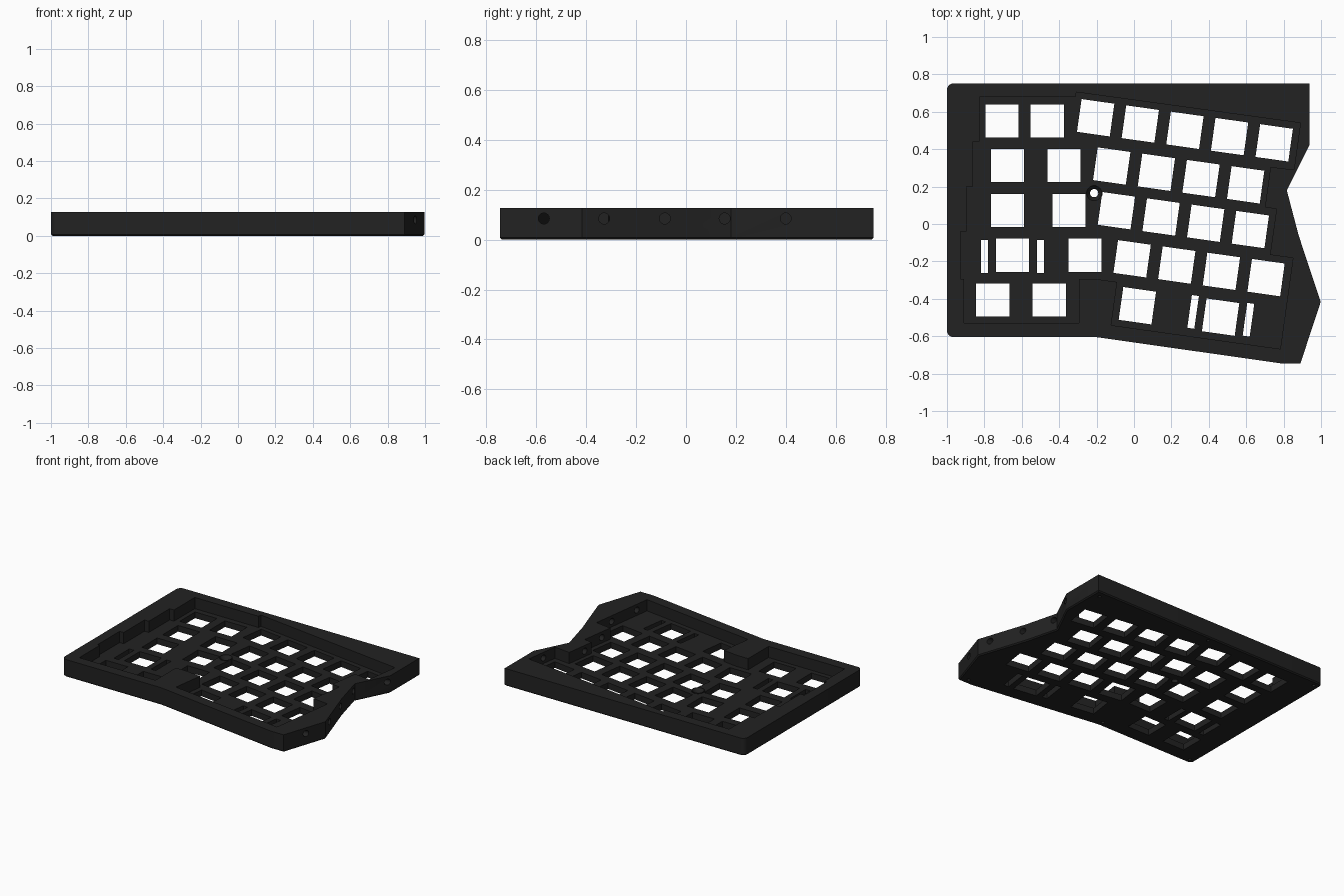
import bpy, bmesh, math
from mathutils import Matrix, Vector

if "Cube" in bpy.data.objects:
    bpy.data.objects.remove(bpy.data.objects["Cube"])

HEIGHT, FLOOR = 0.127, 0.045
TILT = math.radians(-8)      # slant of the right-hand key block

charcoal = bpy.data.materials.new("charcoal")
charcoal.diffuse_color = (0.016, 0.016, 0.016, 1)
charcoal.use_nodes = True
charcoal.node_tree.nodes["Principled BSDF"].inputs["Base Color"].default_value = charcoal.diffuse_color


def prism(bm, pts, z0, z1, chamfer=0.0):
    """Extrude a counter-clockwise or clockwise outline between two heights."""
    base = bm.faces.new([bm.verts.new((x, y, z0)) for x, y in pts])
    ext = bmesh.ops.extrude_face_region(bm, geom=[base], use_keep_orig=True)
    top = [v for v in ext["geom"] if isinstance(v, bmesh.types.BMVert)]
    bmesh.ops.translate(bm, verts=top, vec=(0, 0, z1 - z0))
    if chamfer:
        bmesh.ops.bevel(bm, geom=list(base.edges), offset=chamfer, segments=1, affect='EDGES')


def box_hole(bm, x, y, w, h, angle):
    """Square through-hole centred on x, y."""
    m = Matrix.Translation((x, y, 0.03)) @ Matrix.Rotation(angle, 4, 'Z') \
        @ Matrix.Diagonal((w, h, 0.12, 1))
    bmesh.ops.create_cube(bm, size=1, matrix=m)


def cylinder(bm, r1, r2, depth, loc, axis_x=False, sides=24):
    m = Matrix.Translation(loc)
    if axis_x:
        m = m @ Matrix.Rotation(math.pi / 2, 4, 'Y')
    bmesh.ops.create_cone(bm, cap_ends=True, segments=sides, radius1=r1, radius2=r2,
                          depth=depth, matrix=m)


def make(name, bm):
    bmesh.ops.recalc_face_normals(bm, faces=bm.faces)
    me = bpy.data.meshes.new(name)
    bm.to_mesh(me)
    bm.free()
    me.materials.append(charcoal)
    ob = bpy.data.objects.new(name, me)
    bpy.context.collection.objects.link(ob)
    return ob


def combine(target, other, op):
    mod = target.modifiers.new(other.name, 'BOOLEAN')
    mod.operation, mod.solver, mod.object = op, 'EXACT', other
    bpy.context.view_layer.objects.active = target
    bpy.ops.object.modifier_apply(modifier=mod.name)
    bpy.data.objects.remove(other)


def arc(cx, cy, r, start, n=5):
    return [(cx + r * math.cos(math.radians(start + 90 * i / n)),
             cy + r * math.sin(math.radians(start + 90 * i / n))) for i in range(n + 1)]


# Case body with two rounded left corners and a bottom chamfer
R = 0.035
outline = (arc(-1 + R, 0.752 - R, R, 90) + arc(-1 + R, -0.605 + R, R, 180) +
           [(-0.2, -0.605), (0.785, -0.745), (0.89, -0.745), (0.998, -0.417),
            (0.88, -0.06), (0.817, 0.18), (0.937, 0.42), (0.937, 0.752)])
bm = bmesh.new()
prism(bm, outline, 0, HEIGHT, 0.008)
case = make("keyboard_case", bm)

# Stepped key recess
recess = [(-0.825, 0.68), (-0.312, 0.68), (-0.308, 0.705), (0.89, 0.54), (0.855, 0.29),
          (0.73, 0.305), (0.70, 0.09), (0.762, 0.08), (0.727, -0.165), (0.85, -0.182),
          (0.782, -0.668), (-0.122, -0.541), (-0.09, -0.31), (-0.2, -0.295),
          (-0.295, -0.295), (-0.295, -0.53), (-0.91, -0.53), (-0.91, -0.295),
          (-0.928, -0.295), (-0.928, -0.04), (-0.895, -0.04), (-0.895, 0.20),
          (-0.86, 0.20), (-0.86, 0.44), (-0.825, 0.44)]
bm = bmesh.new()
prism(bm, recess, FLOOR, HEIGHT + 0.1)
combine(case, make("recess_cutter", bm), 'DIFFERENCE')

# Switch holes: straight left block, then slanted right block rows
bm = bmesh.new()
KEY = 0.177
for x, y in [(-0.705, 0.55), (-0.464, 0.55), (-0.677, 0.313), (-0.375, 0.313),
             (-0.677, 0.073), (-0.348, 0.073), (-0.65, -0.167), (-0.263, -0.167),
             (-0.755, -0.407), (-0.453, -0.407)]:
    box_hole(bm, x, y, KEY, KEY, 0)
step = Vector((math.cos(TILT), math.sin(TILT))) * 0.241
for x, y, n in [(-0.205, 0.568, 5), (-0.119, 0.31, 4), (-0.094, 0.071, 4),
                (-0.01, -0.186, 4), (0.018, -0.437, 1), (0.463, -0.498, 1)]:
    for i in range(n):
        box_hole(bm, x + step.x * i, y + step.y * i, KEY, KEY, TILT)
# Stabiliser slots either side of the wide keys
for s in (-1, 1):
    box_hole(bm, -0.65 + 0.15 * s, -0.173, 0.038, KEY, 0)
    box_hole(bm, 0.464 + 0.148 * s, -0.491 - 0.021 * s, 0.038, KEY, TILT)
combine(case, make("switch_cutter", bm), 'DIFFERENCE')

# Round screw boss in the middle of the floor
bm = bmesh.new()
cylinder(bm, 0.045, 0.045, 0.048, (-0.213, 0.165, 0.026))
combine(case, make("screw_boss", bm), 'UNION')
bm = bmesh.new()
cylinder(bm, 0.022, 0.022, 0.2, (-0.213, 0.165, 0.05))
combine(case, make("boss_hole", bm), 'DIFFERENCE')
bm = bmesh.new()
cylinder(bm, 0.022, 0.042, 0.03, (-0.213, 0.165, 0.037))
combine(case, make("boss_countersink", bm), 'DIFFERENCE')

# Round holes through the right wall
bm = bmesh.new()
for y, x0 in [(-0.57, 0.74), (-0.328, 0.76), (-0.085, 0.68), (0.155, 0.66), (0.4, 0.8)]:
    cylinder(bm, 0.022, 0.022, 1.1 - x0, ((1.1 + x0) / 2, y, 0.085), axis_x=True)
# Small blind screw holes underneath
for x, y in [(-0.955, 0.71), (-0.04, 0.715), (0.885, 0.70), (-0.955, -0.565),
             (-0.2, -0.56), (0.84, -0.7)]:
    cylinder(bm, 0.012, 0.012, 0.1, (x, y, 0.0), sides=12)
combine(case, make("screw_cutter", bm), 'DIFFERENCE')

# Smooth the round parts, keep the edges crisp
bpy.ops.object.select_all(action='DESELECT')
case.select_set(True)
bpy.context.view_layer.objects.active = case
bpy.ops.object.shade_smooth_by_angle(angle=math.radians(30))
